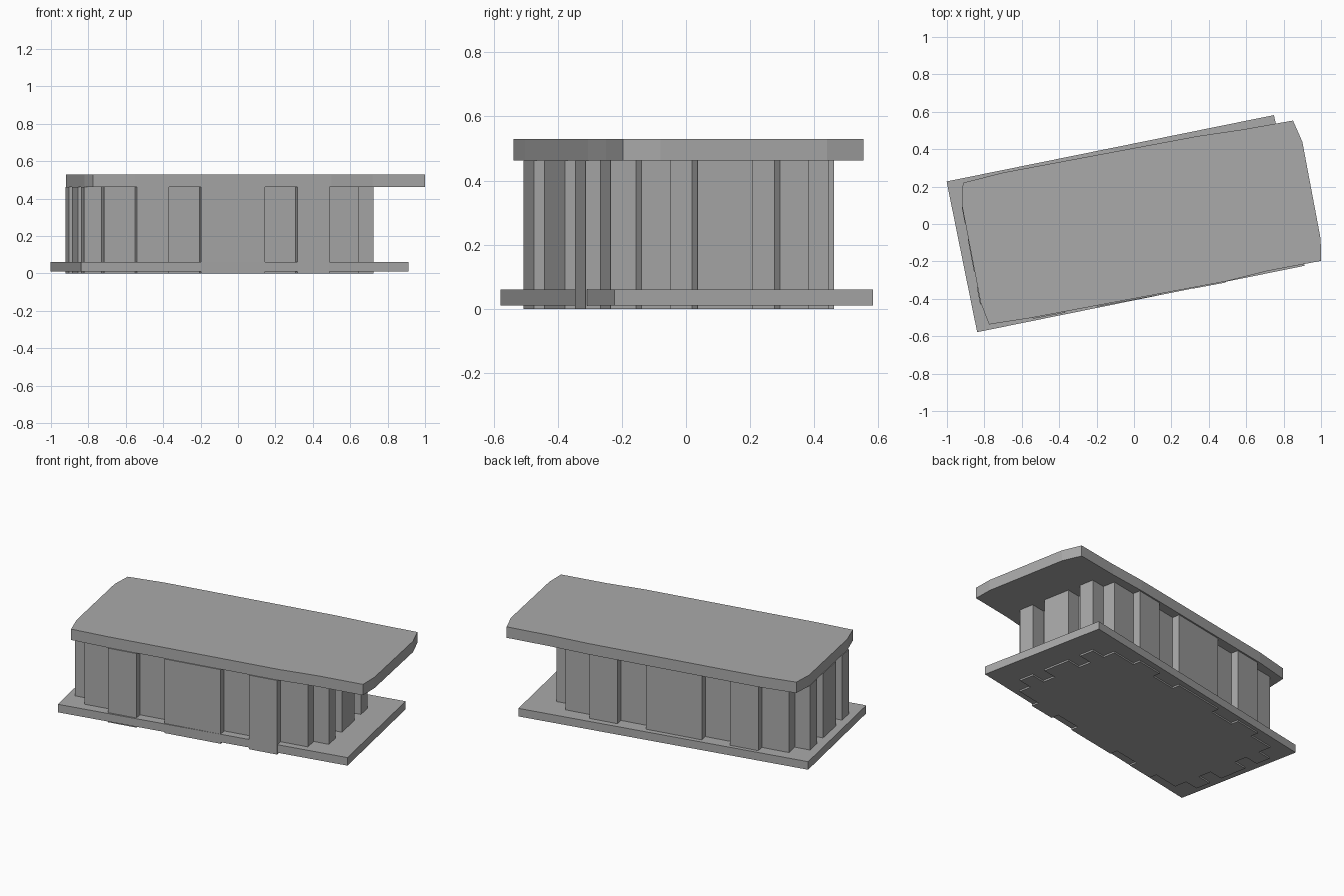
import bpy, math

if "Cube" in bpy.data.objects:
    bpy.data.objects.remove(bpy.data.objects["Cube"])

grey = bpy.data.materials.new("plain_grey")
grey.diffuse_color = (0.40, 0.40, 0.40, 1)
grey.use_nodes = True
grey.node_tree.nodes["Principled BSDF"].inputs["Base Color"].default_value = grey.diffuse_color


def prism(name, pts, z0, z1, loc=(0, 0), deg=0):
    """Extrude a counter-clockwise outline between two heights."""
    n = len(pts)
    verts = [(x, y, z0) for x, y in pts] + [(x, y, z1) for x, y in pts]
    faces = [tuple(reversed(range(n))), tuple(range(n, 2 * n))]
    faces += [(i, (i + 1) % n, n + (i + 1) % n, n + i) for i in range(n)]
    me = bpy.data.meshes.new(name)
    me.from_pydata(verts, [], faces)
    me.materials.append(grey)
    ob = bpy.data.objects.new(name, me)
    ob.location = (loc[0], loc[1], 0)
    ob.rotation_euler.z = math.radians(deg)
    bpy.context.collection.objects.link(ob)
    return ob


def side(bays, inner, outer):
    """One side of the wall outline: protruding bays along t, offset d."""
    out = []
    for a, b in bays:
        out += [(a, inner), (a, outer), (b, outer), (b, inner)]
    return out


# base slab
prism("base_slab", [(-.893, -.411), (.893, -.411), (.893, .411), (-.893, .411)],
      0.01, 0.06, (-0.045, 0.002), 11.46)

# wall block with projecting bays on every side
HU, HV = 0.693, 0.346          # recessed wall half sizes
PU, PV = 0.787, 0.394          # projecting bay half sizes
long_bays = [(-.524, -.349), (-.174, .174), (.349, .524)]
end_bays = [(-.266, -.173), (-.088, .088), (.173, .266)]
front = [(t, -d) for t, d in side(long_bays, HV, PV)]
right = [(d, t) for t, d in side(end_bays, HU, PU)]
half = [(-HU, -HV)] + front + [(HU, -HV)] + right
outline = half + [(-x, -y) for x, y in half]
a = math.radians(10.64)
u0, v0 = -0.101, -0.004
prism("wall_block", outline, 0.0, 0.462,
      (u0 * math.cos(a) - v0 * math.sin(a), u0 * math.sin(a) + v0 * math.cos(a)), 10.64)

# roof slab with bowed, clipped outline
roof = [(-.775, -.537), (-.55, -.502), (.5, -.305), (.72, -.25), (1.0, -.197),
        (.998, -.08), (.90, .44), (.85, .553), (.58, .505), (.34, .47),
        (-.70, .275), (-.915, .22), (-.92, .10), (-.82, -.42)]
prism("roof_slab", roof, 0.462, 0.53)
